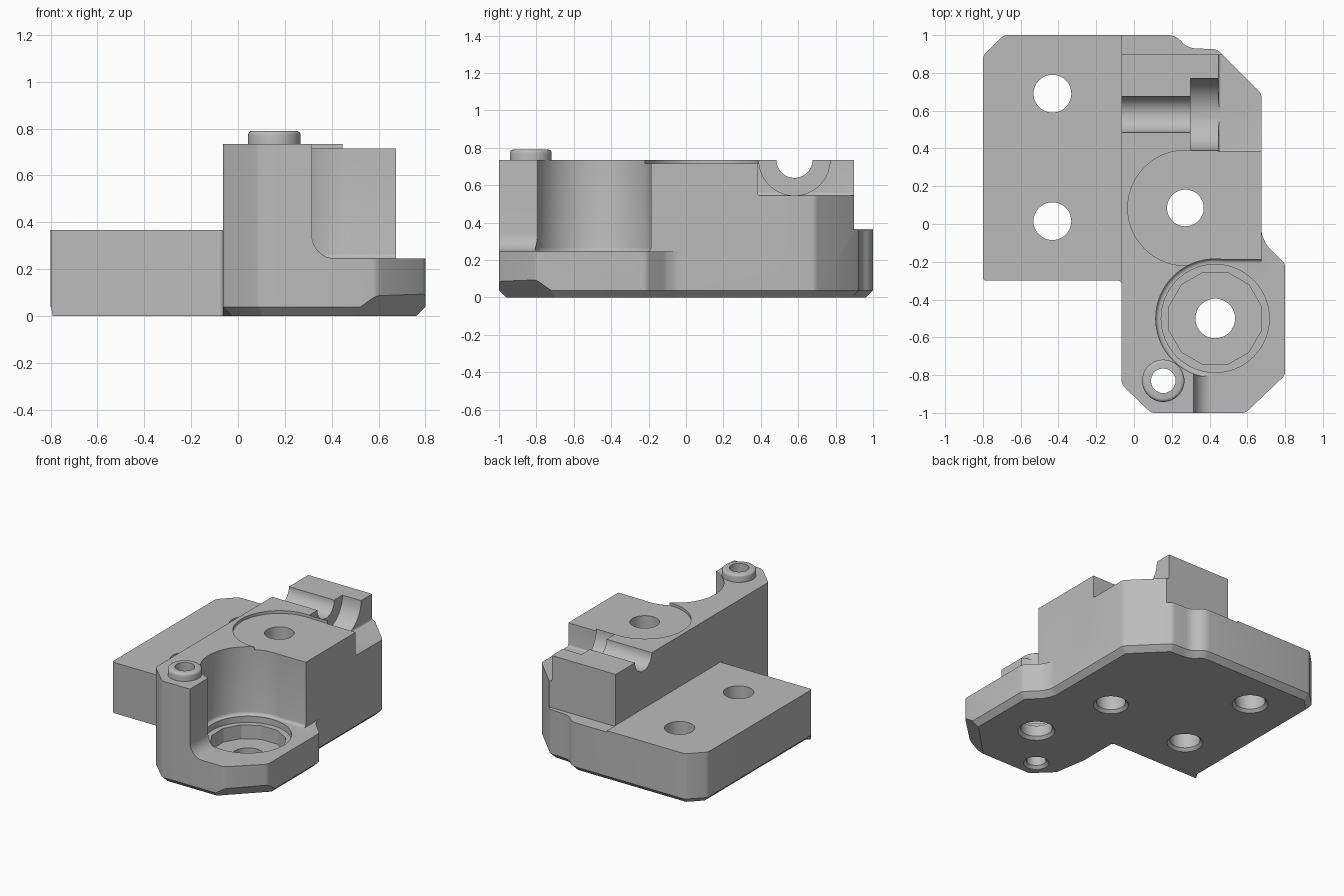
import bpy, bmesh, math
from mathutils import Matrix, Vector

if "Cube" in bpy.data.objects:
    bpy.data.objects.remove(bpy.data.objects["Cube"])

grey = bpy.data.materials.new("plain grey")
grey.use_nodes = True
grey.diffuse_color = (0.5, 0.5, 0.5, 1)
grey.node_tree.nodes["Principled BSDF"].inputs["Base Color"].default_value = (0.5, 0.5, 0.5, 1)

TOP = 0.735    # top of the main block
FLOOR = 0.245  # low shelf around the bearing seat
HIGH = 1.5     # cutters end well above the part


def finish(bm, name):
    bmesh.ops.recalc_face_normals(bm, faces=bm.faces[:])
    mesh = bpy.data.meshes.new(name)
    bm.to_mesh(mesh)
    bm.free()
    mesh.materials.append(grey)
    ob = bpy.data.objects.new(name, mesh)
    bpy.context.scene.collection.objects.link(ob)
    return ob


def prism(points, shift):
    bm = bmesh.new()
    face = bm.faces.new([bm.verts.new(p) for p in points])
    ext = bmesh.ops.extrude_face_region(bm, geom=[face])
    verts = [v for v in ext["geom"] if isinstance(v, bmesh.types.BMVert)]
    bmesh.ops.translate(bm, verts=verts, vec=shift)
    bmesh.ops.recalc_face_normals(bm, faces=bm.faces[:])
    return bm


def round_level(bm, z, width, segments=4):
    edges = [e for e in bm.edges if all(abs(v.co.z - z) < 1e-4 for v in e.verts)]
    bmesh.ops.bevel(bm, geom=edges, offset=width, segments=segments,
                    profile=0.5, affect='EDGES')


def box(x0, x1, y0, y1, z0, z1=HIGH, soft=0):
    bm = prism([(x0, y0, z0), (x1, y0, z0), (x1, y1, z0), (x0, y1, z0)], (0, 0, z1 - z0))
    if soft:
        round_level(bm, z0, soft)
    return finish(bm, "cutter")


def cyl(x, y, z0, z1, r, r_top=None, n=48, soft=0, soft_z=0, turn=0):
    bm = bmesh.new()
    bmesh.ops.create_cone(bm, cap_ends=True, segments=n, radius1=r,
                          radius2=r if r_top is None else r_top, depth=z1 - z0,
                          matrix=Matrix.Translation((x, y, (z0 + z1) / 2))
                          @ Matrix.Rotation(turn, 4, 'Z'))
    if soft:
        round_level(bm, soft_z, soft)
    return finish(bm, "cutter")


def cyl_x(x0, x1, y, z, r):
    bm = bmesh.new()
    bmesh.ops.create_cone(bm, cap_ends=True, segments=64, radius1=r, radius2=r, depth=x1 - x0,
                          matrix=Matrix.Translation(((x0 + x1) / 2, y, z))
                          @ Matrix.Rotation(math.pi / 2, 4, 'Y'))
    return finish(bm, "cutter")


def combine(body, tool, operation='DIFFERENCE'):
    mod = body.modifiers.new("shape", 'BOOLEAN')
    mod.operation, mod.object, mod.solver = operation, tool, 'EXACT'
    bpy.context.view_layer.objects.active = body
    bpy.ops.object.modifier_apply(modifier=mod.name)
    bpy.data.objects.remove(tool)


# Main body: one outline raised to full height, with soft upright corners
outline = [(-0.8, -0.3), (-0.065, -0.3), (-0.065, -0.85), (0.09, -1), (0.59, -1),
           (0.8, -0.8), (0.8, -0.21), (0.7, -0.11), (0.675, -0.05), (0.675, 0.69),
           (0.44, 0.925), (0.31, 0.93), (0.27, 0.945), (0.24, 0.98), (0.2, 1),
           (-0.69, 1), (-0.8, 0.89)]
bm = prism([(x, y, 0) for x, y in outline], (0, 0, TOP))
upright = [e for e in bm.edges if abs(e.verts[0].co.z - e.verts[1].co.z) > 0.5]
bmesh.ops.bevel(bm, geom=upright, offset=0.018, segments=3, profile=0.5, affect='EDGES')


# Bottom chamfer everywhere except on the two inner sides of the notch
def chamfered(e):
    m = (e.verts[0].co + e.verts[1].co) / 2
    in_notch = m.x < -0.04 and -0.83 < m.y < -0.27 and m.x > -0.795
    return max(v.co.z for v in e.verts) < 1e-4 and not in_notch


bmesh.ops.bevel(bm, geom=[e for e in bm.edges if chamfered(e)], offset=0.038,
                segments=1, affect='EDGES')

# Deeper chamfer under the front left corner
cut = bmesh.ops.bisect_plane(bm, geom=bm.verts[:] + bm.edges[:] + bm.faces[:],
                             plane_co=(0.695, -0.9, 0.09),
                             plane_no=Vector((1, -1, -math.sqrt(2))).normalized(),
                             clear_outer=True)
rim = [e for e in cut["geom_cut"] if isinstance(e, bmesh.types.BMEdge)]
bmesh.ops.edgeloop_fill(bm, edges=rim)
body = finish(bm, "bracket_body")

# Side flange and back ledge
combine(body, box(-2, -0.065, -2, 2, 0.367))
combine(body, box(-0.066, 2, 0.897, 2, 0.357))

# Curved clearance over the low shelf, with a coved foot
SEAT = (0.43, -0.5)
combine(body, cyl(*SEAT, FLOOR, HIGH, 0.315, n=96, soft=0.02, soft_z=FLOOR))
combine(body, box(0.43, 2, -0.8, -0.188, FLOOR, soft=0.02))
combine(body, box(0.675, 2, -0.4, 0.3, FLOOR))
cove = [(0.415 - 0.1 * math.sin(a), -2, FLOOR + 0.1 - 0.1 * math.cos(a))
        for a in [i * math.pi / 16 for i in range(9)]]
profile = cove + [(0.315, -2, HIGH), (2, -2, HIGH), (2, -2, FLOOR)]
combine(body, finish(prism(profile, (0, 1.55, 0)), "cutter"))

# Shallow round pocket on top, open to the side
combine(body, cyl(0.272, 0.085, 0.715, HIGH, 0.305, n=96))
combine(body, box(0.272, 2, -0.22, 0.388, 0.715))

# Screw channel with its head seat and the open step beside it
combine(body, box(0.447, 2, 0.383, 2, 0.545, soft=0.015))
combine(body, cyl_x(0.298, 0.6, 0.58, TOP, 0.19))
combine(body, cyl_x(-0.3, 0.4, 0.58, TOP, 0.096))

# Locating boss
BOSS = (0.155, -0.83)
combine(body, cyl(*BOSS, 0.7, 0.79, 0.112, soft=0.018, soft_z=0.79), 'UNION')

# Stepped bearing seat
combine(body, cyl(*SEAT, 0.2, HIGH, 0.286, n=64))
combine(body, cyl(*SEAT, 0.1, HIGH, 0.252, n=12, turn=math.pi / 12))

# Through holes with a small chamfer underneath
for x, y, r in [(-0.432, 0.015, 0.1), (-0.432, 0.69, 0.1), (0.272, 0.085, 0.097),
                (*SEAT, 0.105), (*BOSS, 0.065)]:
    combine(body, cyl(x, y, -0.2, HIGH, r))
    combine(body, cyl(x, y, -0.02, 0.02, r + 0.04, r))

# Smooth the round walls and keep real edges sharp
bpy.ops.object.select_all(action='DESELECT')
body.select_set(True)
bpy.context.view_layer.objects.active = body
bpy.ops.object.shade_smooth_by_angle(angle=math.radians(28))
